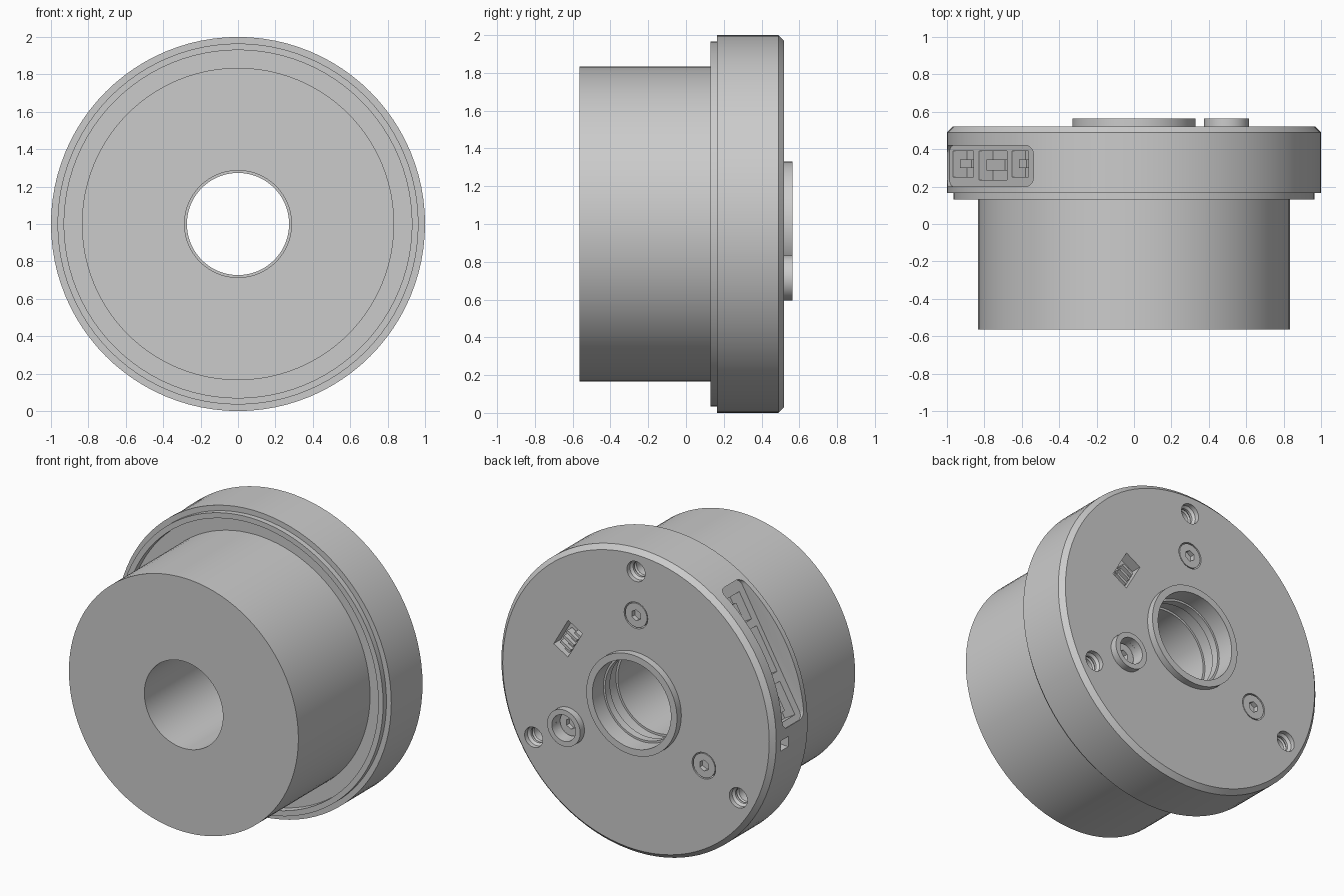
import bpy, bmesh
from math import sin, cos, radians, tau
from mathutils import Matrix, Vector

if "Cube" in bpy.data.objects:
    bpy.data.objects.remove(bpy.data.objects["Cube"])


def frame(angle, r=0.0, y=0.0):
    """Local x = radial, local y = tangential (clockwise seen from the front), local z = +y."""
    c, s = cos(radians(angle)), sin(radians(angle))
    return Matrix(((c, s, 0, r * c), (0, 0, 1, y), (s, -c, 0, 1 + r * s), (0, 0, 0, 1)))


def finish(name, bm, matrix):
    bmesh.ops.transform(bm, matrix=matrix, verts=bm.verts)
    bmesh.ops.recalc_face_normals(bm, faces=bm.faces)
    mesh = bpy.data.meshes.new(name)
    bm.to_mesh(mesh)
    bm.free()
    ob = bpy.data.objects.new(name, mesh)
    bpy.context.collection.objects.link(ob)
    return ob


def lathe(name, profile, matrix, sides=32):
    """Spin (radius, height) points round local z; profiles off the axis are closed loops."""
    bm = bmesh.new()
    vs = [bm.verts.new((r, 0, h)) for r, h in profile]
    es = [bm.edges.new(p) for p in zip(vs, vs[1:])]
    if all(r > 0 for r, h in profile):
        es.append(bm.edges.new((vs[-1], vs[0])))
    bmesh.ops.spin(bm, geom=vs + es, cent=(0, 0, 0), axis=(0, 0, 1),
                   angle=tau, steps=sides, use_duplicate=False)
    bmesh.ops.remove_doubles(bm, verts=bm.verts, dist=1e-5)
    return finish(name, bm, matrix)


def plug(name, r, low, high, matrix, sides=32):
    return lathe(name, [(0, low), (r, low), (r, high), (0, high)], matrix, sides)


def box(name, lo, hi, matrix, round_radius=0):
    lo, hi = Vector(lo), Vector(hi)
    bm = bmesh.new()
    bmesh.ops.create_cube(bm, size=1)
    for v in bm.verts:
        v.co = (lo + hi) / 2 + v.co * (hi - lo)
    if round_radius:
        radial = [e for e in bm.edges if abs(e.verts[0].co.x - e.verts[1].co.x) > 1e-4]
        bmesh.ops.bevel(bm, geom=radial, offset=round_radius, segments=6,
                        profile=0.5, affect='EDGES')
    return finish(name, bm, matrix)


def cut(target, cutter):
    """Subtract the cutter, then remove it."""
    cutter.hide_render = True
    mod = target.modifiers.new("cut", 'BOOLEAN')
    mod.operation, mod.solver, mod.object = 'DIFFERENCE', 'EXACT', cutter
    bpy.context.view_layer.objects.active = target
    bpy.ops.object.modifier_apply(modifier=mod.name)
    bpy.data.objects.remove(cutter, do_unlink=True)


# Housing: front drum, stepped flange with a groove, hub collar and bore
housing = lathe("housing", [
    (0.286, -0.565), (0.835, -0.565), (0.835, 0.18), (0.93, 0.18), (0.93, 0.13),
    (0.965, 0.13), (0.965, 0.165), (1.0, 0.165), (1.0, 0.49), (0.97, 0.52),
    (0.33, 0.52), (0.33, 0.565), (0.286, 0.565), (0.286, 0.45), (0.273, 0.45),
    (0.273, 0.40), (0.30, 0.40), (0.30, 0.30), (0.286, 0.30)], frame(0), 96)

# Three mounting holes and three screw recesses on the back face
for i, angle in enumerate((90, 210, 330)):
    cut(housing, lathe("hole_cutter", [
        (0, 0.32), (0.052, 0.32), (0.052, 0.44), (0.06, 0.45), (0.052, 0.46),
        (0.052, 0.475), (0.066, 0.49), (0.066, 0.6), (0, 0.6)], frame(angle, 0.86)))
    seat = frame(angle, 0.571)
    raised = angle == 330
    cut(housing, plug("recess_cutter", 0.086, 0.46, 0.6, seat))
    top = 0.49 if raised else 0.518
    screw = plug(f"screw_{i + 1}", 0.079, 0.45, top, seat)
    cut(screw, plug("socket_cutter", 0.036, top - 0.03, top + 0.1, seat, 6))
    if raised:
        lathe("screw_collar", [(0.086, 0.515), (0.12, 0.515), (0.12, 0.565),
                               (0.086, 0.565)], seat, 48)

# Small pin connector on the back face
port = frame(30, 0.571)
cut(housing, box("port_cutter", (-0.06, -0.105, 0.45), (0.06, 0.105, 0.6), port))
box("port_insert", (-0.058, -0.05, 0.445), (-0.005, 0.103, 0.485), port)
for i in range(3):
    u = -0.035 + i * 0.045
    box(f"port_pin_{i + 1}", (-0.05, u, 0.46), (0.035, u + 0.018, 0.51), port)

# Long connector pocket on the rim with three sockets and tongues
rim = frame(150)
cut(housing, box("pocket_cutter", (0.875, -0.46, 0.20), (1.1, 0.46, 0.42), rim, 0.045))
for i, (u0, u1, y0) in enumerate(((-0.42, -0.20, 0.25), (-0.14, 0.16, 0.235), (0.21, 0.39, 0.25))):
    cut(housing, box("socket_cutter", (0.79, u0, y0), (0.95, u1, 0.39), rim))
    box(f"socket_tongue_{i + 1}", (0.78, u0 + 0.05, y0 + 0.05), (0.86, u1 - 0.05, 0.345), rim)

# Little window in the rim below the pocket
cut(housing, box("window_cutter", (0.90, -0.035, 0.36), (1.1, 0.035, 0.44), frame(183)))

# Smooth the round surfaces, keep the edges crisp
bpy.ops.object.select_all(action='SELECT')
bpy.context.view_layer.objects.active = housing
bpy.ops.object.shade_smooth_by_angle(angle=radians(25))
